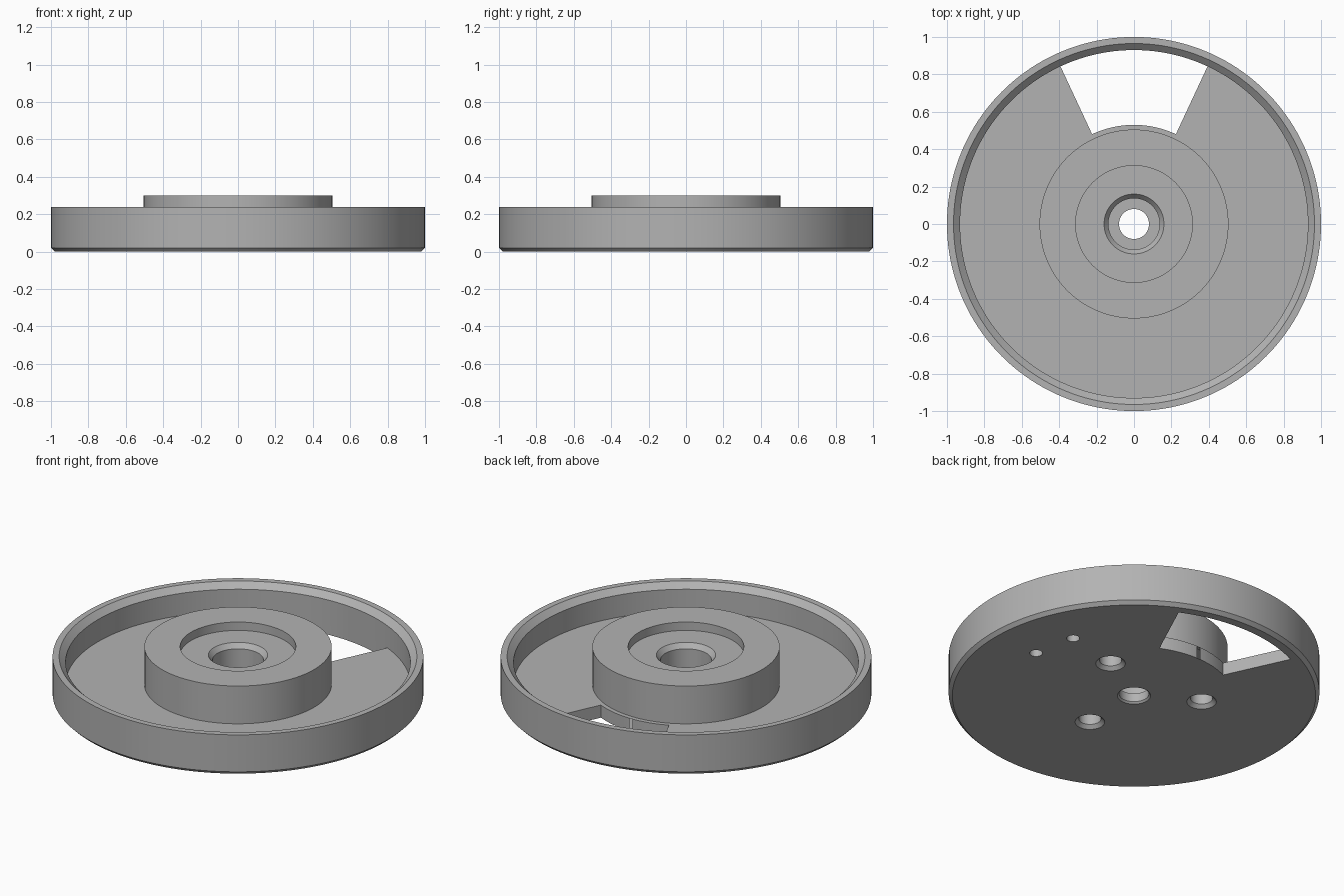
import bpy, bmesh
from math import radians, sin, cos, pi
from mathutils import Matrix

SEGMENTS = 160

cube = bpy.data.objects.get("Cube")
if cube:
    bpy.data.objects.remove(cube, do_unlink=True)

grey = bpy.data.materials.new("plain grey")
grey.use_nodes = True
colour = (0.45, 0.45, 0.45, 1)
grey.diffuse_color = colour
grey.node_tree.nodes["Principled BSDF"].inputs["Base Color"].default_value = colour


def finish(name, bm):
    bmesh.ops.recalc_face_normals(bm, faces=bm.faces)
    mesh = bpy.data.meshes.new(name)
    bm.to_mesh(mesh)
    bm.free()
    obj = bpy.data.objects.new(name, mesh)
    mesh.materials.append(grey)
    bpy.context.collection.objects.link(obj)
    return obj


def lathe(name, profile, segments=SEGMENTS, x=0, y=0):
    """Revolve an (r, z) profile; points at r = 0 become poles, otherwise it closes as a ring."""
    bm = bmesh.new()
    rings = []
    for r, z in profile:
        if r == 0:
            rings.append([bm.verts.new((x, y, z))] * segments)
        else:
            rings.append([bm.verts.new((x + r * cos(2 * pi * i / segments),
                                        y + r * sin(2 * pi * i / segments), z))
                          for i in range(segments)])
    for a, b in zip(rings, rings[1:] + rings[:1]):
        for i in range(segments):
            j = (i + 1) % segments
            corners = list(dict.fromkeys((a[i], a[j], b[j], b[i])))
            if len(corners) > 2:
                bm.faces.new(corners)
    return finish(name, bm)


def sector(name, r_in, r_out, half_angle, z0, z1, steps=24):
    """Ring sector prism centred on +y."""
    angles = [radians(90 - half_angle + 2 * half_angle * i / steps) for i in range(steps + 1)]
    outline = [(r_in * cos(a), r_in * sin(a)) for a in angles]
    outline += [(r_out * cos(a), r_out * sin(a)) for a in reversed(angles)]
    bm = bmesh.new()
    face = bm.faces.new([bm.verts.new((px, py, z0)) for px, py in outline])
    top = bmesh.ops.extrude_face_region(bm, geom=[face])["geom"]
    bmesh.ops.translate(bm, vec=(0, 0, z1 - z0),
                        verts=[v for v in top if isinstance(v, bmesh.types.BMVert)])
    return finish(name, bm)


# Dish with bevelled rim, raised hub and stepped centre bore
body = lathe("dish_body", [
    (0.98, 0), (1, 0.02), (1, 0.24), (0.965, 0.24), (0.93, 0.207), (0.93, 0.075),
    (0.505, 0.075), (0.505, 0.3), (0.312, 0.3), (0.312, 0.25),
    (0.16, 0.25), (0.137, 0.222), (0.137, 0.06), (0.08, 0.06), (0.08, 0.01), (0.09, 0)])

# Window through the floor
cutters = [sector("window_cutter", 0.53, 0.931, 25, -0.1, 0.076)]

# Three countersunk blind holes under the hub
for angle in (30, 150, 270):
    a = radians(angle)
    cutters.append(lathe("screw_hole_cutter", [
        (0, -0.02), (0.1, -0.02), (0.06, 0.02), (0.06, 0.2), (0, 0.2)],
        48, 0.37 * cos(a), 0.37 * sin(a)))

# Two small blind pin holes under the floor
for angle in (1, 22):
    a = radians(angle)
    cutters.append(lathe("pin_hole_cutter", [
        (0, -0.02), (0.035, -0.02), (0.035, 0.05), (0, 0.05)],
        32, 0.7 * cos(a), 0.7 * sin(a)))

bpy.context.view_layer.objects.active = body
for cutter in cutters:
    cutter.hide_render = True
    cut = body.modifiers.new("cut", "BOOLEAN")
    cut.operation = "DIFFERENCE"
    cut.solver = "EXACT"
    cut.object = cutter
    bpy.ops.object.modifier_apply(modifier=cut.name)
    bpy.data.objects.remove(cutter, do_unlink=True)

# Smooth round walls, crisp edges
bpy.ops.object.select_all(action="DESELECT")
body.select_set(True)
bpy.ops.object.shade_smooth_by_angle(angle=radians(25))
